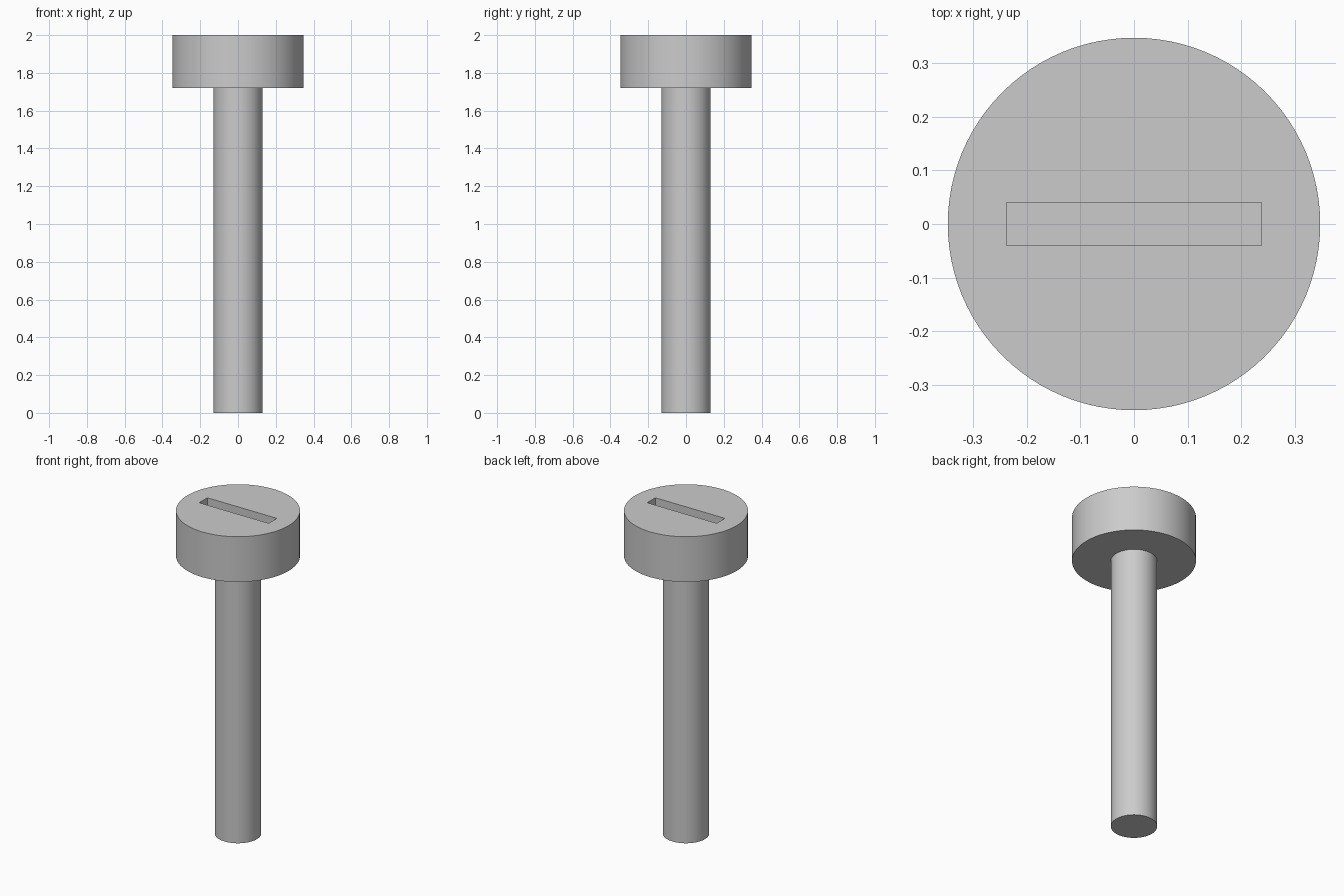
import bpy
import bmesh

cube = bpy.data.objects.get("Cube")
if cube:
    bpy.data.objects.remove(cube, do_unlink=True)

# Plain grey metal
grey = bpy.data.materials.new("grey metal")
grey.use_nodes = True
grey.diffuse_color = (0.6, 0.6, 0.6, 1)
grey.node_tree.nodes["Principled BSDF"].inputs["Base Color"].default_value = grey.diffuse_color

HEAD_RADIUS, HEAD_BOTTOM, TOP = 0.348, 1.72, 2.0
SHAFT_RADIUS = 0.13
SLOT_LENGTH, SLOT_WIDTH, SLOT_DEPTH = 0.476, 0.08, 0.14


def turned(name, profile, sides=96):
    """Solid of revolution from (radius, height) rings, capped at both ends."""
    bm = bmesh.new()
    ring = bmesh.ops.create_circle(bm, segments=sides, radius=profile[0][0], cap_ends=True)["verts"]
    bmesh.ops.translate(bm, verts=ring, vec=(0, 0, profile[0][1]))
    edges = [e for e in bm.edges]
    for (r0, z0), (r1, z1) in zip(profile, profile[1:]):
        new = bmesh.ops.extrude_edge_only(bm, edges=edges)["geom"]
        edges = [g for g in new if isinstance(g, bmesh.types.BMEdge)
                 and all(v in new for v in g.verts)]
        for v in [g for g in new if isinstance(g, bmesh.types.BMVert)]:
            v.co.x *= r1 / r0
            v.co.y *= r1 / r0
            v.co.z = z1
    bmesh.ops.contextual_create(bm, geom=edges)
    bmesh.ops.recalc_face_normals(bm, faces=bm.faces)
    mesh = bpy.data.meshes.new(name)
    bm.to_mesh(mesh)
    bm.free()
    mesh.materials.append(grey)
    obj = bpy.data.objects.new(name, mesh)
    bpy.context.collection.objects.link(obj)
    return obj


# Shaft and head as one turned solid
screw = turned("slotted_screw", [(SHAFT_RADIUS, 0), (SHAFT_RADIUS, HEAD_BOTTOM),
                                 (HEAD_RADIUS, HEAD_BOTTOM), (HEAD_RADIUS, TOP)])

# Closed-ended driver slot cut into the head
bpy.ops.mesh.primitive_cube_add(size=1, location=(0, 0, TOP))
cutter = bpy.context.object
cutter.name = "slot_cutter"
cutter.scale = (SLOT_LENGTH, SLOT_WIDTH, SLOT_DEPTH * 2)
cutter.data.materials.append(grey)

cut = screw.modifiers.new("slot", "BOOLEAN")
cut.operation = "DIFFERENCE"
cut.solver = "EXACT"
cut.object = cutter
bpy.ops.object.select_all(action="DESELECT")
screw.select_set(True)
bpy.context.view_layer.objects.active = screw
bpy.ops.object.modifier_apply(modifier=cut.name)
bpy.data.objects.remove(cutter, do_unlink=True)

bpy.ops.object.shade_smooth_by_angle(angle=0.6)
